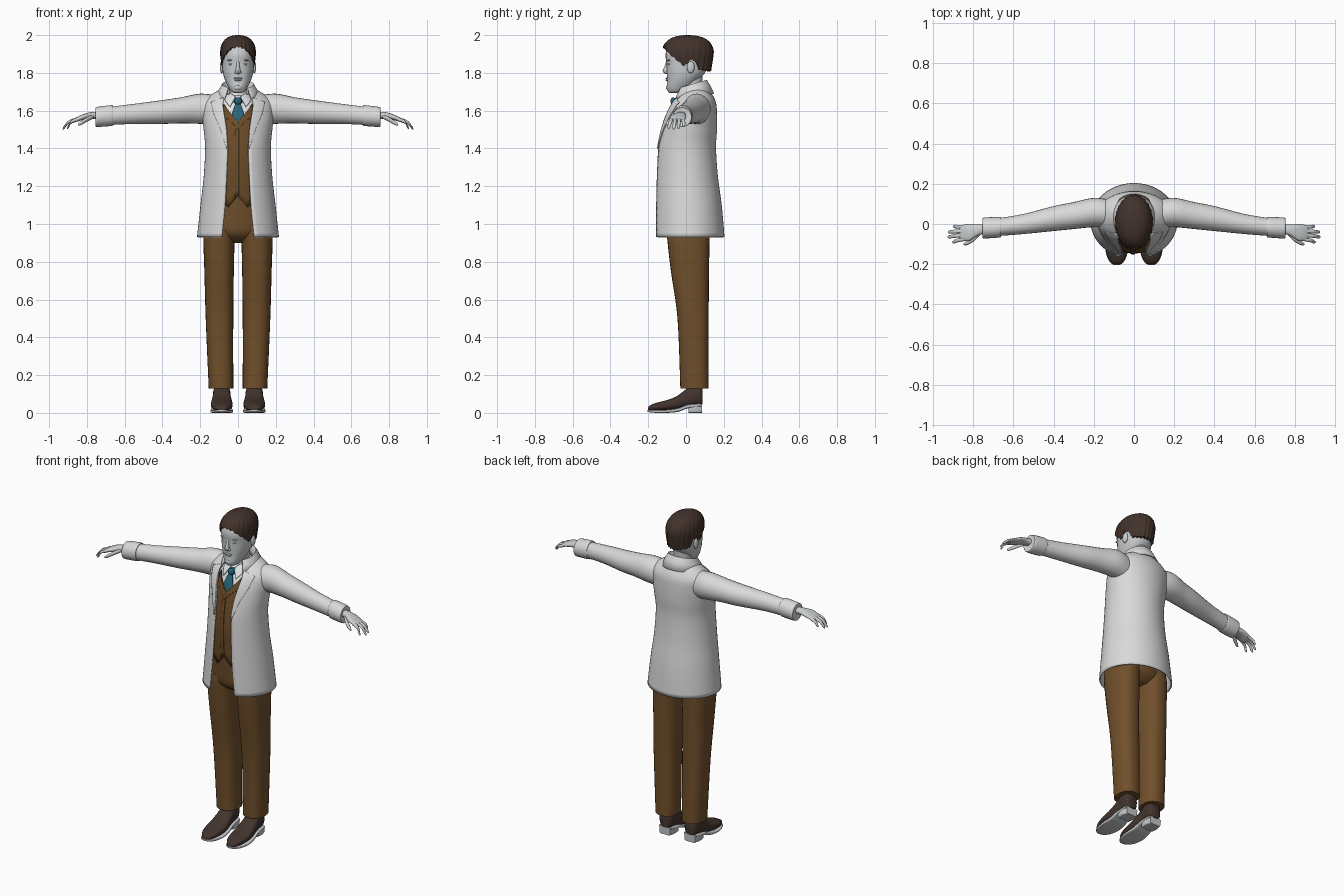
import bpy, bmesh, math

if "Cube" in bpy.data.objects:
    bpy.data.objects.remove(bpy.data.objects["Cube"], do_unlink=True)


def material(name, rgb):
    m = bpy.data.materials.new(name)
    m.use_nodes = True
    m.diffuse_color = (*rgb, 1)
    m.node_tree.nodes["Principled BSDF"].inputs["Base Color"].default_value = (*rgb, 1)
    return m


COAT = material("coat white", (.70, .70, .70))
SKIN = material("pale skin", (.60, .62, .63))
SHIRT = material("shirt white", (.74, .76, .77))
WOOL = material("brown wool", (.165, .080, .024))
VEST = material("vest brown", (.150, .072, .021))
TIE = material("teal silk", (.02, .13, .19))
HAIR = material("dark brown hair", (.055, .032, .024))
LEATHER = material("dark leather", (.055, .034, .027))
SOLE = material("sole grey", (.55, .56, .58))


# ---- helpers ----
def finish(name, bm, mat, mirror=False, thick=0):
    bmesh.ops.remove_doubles(bm, verts=bm.verts, dist=1e-5)
    bmesh.ops.recalc_face_normals(bm, faces=bm.faces)
    mesh = bpy.data.meshes.new(name)
    bm.to_mesh(mesh)
    bm.free()
    mesh.materials.append(mat)
    ob = bpy.data.objects.new(name, mesh)
    bpy.context.collection.objects.link(ob)
    bpy.ops.object.select_all(action='DESELECT')
    ob.select_set(True)
    bpy.context.view_layer.objects.active = ob
    bpy.ops.object.shade_smooth_by_angle(angle=math.radians(45))
    if thick:
        s = ob.modifiers.new("thickness", 'SOLIDIFY')
        s.thickness, s.offset = thick, 0
    if mirror:
        ob.modifiers.new("mirror", 'MIRROR')
    return ob


def refine(rows, n=5):
    """Smooth curve through the rows."""
    out = []
    for i in range(len(rows) - 1):
        a, b, c, d = (rows[max(0, min(len(rows) - 1, i + k))] for k in (-1, 0, 1, 2))
        for j in range(n):
            t = j / n
            out.append(tuple(q + .5 * t * (r - p + t * (2*p - 5*q + 4*r - s + t * (3*(q - r) + s - p)))
                             for p, q, r, s in zip(a, b, c, d)))
    return out + [tuple(rows[-1])]


def sample(rows, key):
    """Linear lookup in rows sorted by their first value."""
    if key <= rows[0][0]:
        return rows[0]
    for a, b in zip(rows, rows[1:]):
        if key <= b[0]:
            t = (key - a[0]) / (b[0] - a[0])
            return tuple(p + t * (q - p) for p, q in zip(a, b))
    return rows[-1]


def skin(name, rings, mat, closed=True, cap=True, **kw):
    bm = bmesh.new()
    vs = [[bm.verts.new(p) for p in ring] for ring in rings]
    for a, b in zip(vs, vs[1:]):
        for i in range(len(a) - (not closed)):
            j = (i + 1) % len(a)
            bm.faces.new((a[i], a[j], b[j], b[i]))
    if closed and cap:
        bm.faces.new(vs[0])
        bm.faces.new(vs[-1])
    return finish(name, bm, mat, **kw)


def ring(axis, c, r1, r2, p=1, n=28):
    pts = []
    for k in range(n):
        a = 2 * math.pi * k / n
        u, v = (math.copysign(abs(w) ** p, w) for w in (math.cos(a), math.sin(a)))
        u, v = u * r1, v * r2
        d = {'x': (0, u, v), 'y': (u, 0, v), 'z': (u, v, 0)}[axis]
        pts.append(tuple(s + e for s, e in zip(c, d)))
    return pts


def upright(name, rows, mat, cx=0, p=1, **kw):
    """Rows: z, half width, front y, back y, optional centre x."""
    skin(name, [ring('z', (r[4] if len(r) > 4 else cx, (r[2] + r[3]) / 2, r[0]), r[1], (r[3] - r[2]) / 2, p)
                for r in rows], mat, **kw)


def sideways(name, rows, mat, p=1, n=24):
    """Rows: x, centre y, centre z, half depth, half height."""
    skin(name, [ring('x', r[:3], r[3], r[4], p, n) for r in refine(rows, 4)], mat, mirror=True)


def lengthways(name, rows, mat, p):
    """Rows: y, half width, bottom z, top z."""
    skin(name, [ring('y', (.086, r[0], (r[2] + r[3]) / 2), r[1], (r[3] - r[2]) / 2, p)
                for r in refine(rows, 4)], mat, mirror=True)


def front_y(rows, x, z):
    _, rx, yf, yb = sample(rows, z)[:4]
    return (yf + yb) / 2 - (yb - yf) / 2 * math.sqrt(max(0, 1 - (x / rx) ** 2))


def panel(name, rungs, rows, off, mat, mirror=True, n=10):
    """Cloth strip laid on a surface; rungs: xa, za, xb, zb."""
    fine = [tuple(p + (q - p) * k / 4 for p, q in zip(a, b))
            for a, b in zip(rungs, rungs[1:]) for k in range(4)] + [rungs[-1]]
    grid = []
    for xa, za, xb, zb in fine:
        pts = [(xa + (xb - xa) * k / n, za + (zb - za) * k / n) for k in range(n + 1)]
        grid.append([(x, front_y(rows, x, z) - off, z) for x, z in pts])
    skin(name, grid, mat, closed=False, mirror=mirror, thick=.005)


def blob(name, c, size, mat, mirror=False):
    bm = bmesh.new()
    bmesh.ops.create_uvsphere(bm, u_segments=16, v_segments=10, radius=1)
    for v in bm.verts:
        v.co = [a + b * s for a, b, s in zip(c, v.co, size)]
    finish(name, bm, mat, mirror)


# ---- trousers, shirt, waistcoat and tie ----
BODY = refine([(.90, .07, -.04, .08), (.95, .165, -.10, .125), (1.05, .165, -.115, .13),
               (1.18, .15, -.125, .125), (1.35, .15, -.13, .125), (1.5, .15, -.11, .13),
               (1.6, .13, -.08, .13), (1.66, .09, -.045, .11), (1.69, .058, -.015, .09)])
upright("trouser_seat", [r for r in BODY if r[0] < 1.2], WOOL)
upright("shirt", [r for r in BODY if r[0] > 1.17], SHIRT)
upright("trouser_legs", refine([(.13, .065, -.03, .12, .09), (.5, .073, -.045, .12, .098),
                                (.75, .078, -.08, .122, .1), (.93, .083, -.1, .125, .1),
                                (1.0, .08, -.1, .125, .09)]), WOOL, p=.85, mirror=True)
panel("waistcoat", [(0, 1.15, 0, 1.54), (.05, 1.09, .05, 1.6), (.075, 1.11, .075, 1.635),
                    (.11, 1.14, .105, 1.6)], BODY, .014, VEST)
panel("waistcoat_overlap", [(-.016, 1.14, -.016, 1.49), (.004, 1.15, .004, 1.535)],
      BODY, .018, VEST, mirror=False)
panel("waistcoat_lapels", [(0, 1.50, 0, 1.54), (.05, 1.555, .05, 1.60), (.075, 1.56, .075, 1.635)],
      BODY, .018, VEST)
panel("tie", [(-.045, 1.668, .045, 1.668), (-.014, 1.635, .014, 1.635), (-.032, 1.58, .032, 1.58),
              (-.01, 1.52, .01, 1.52)], BODY, .010, TIE, mirror=False)
blob("tie_knot", (0, -.068, 1.65), (.02, .014, .02), TIE)
panel("shirt_collar", [(.056, 1.715, .075, 1.665), (.035, 1.69, .055, 1.635), (.014, 1.672, .042, 1.62)],
      BODY, .016, SHIRT)
upright("shirt_collar_band", [(1.66, .062, -.03, .09), (1.715, .056, -.022, .088)], SHIRT)

# ---- coat: open loft, lapels, collar, sleeves and cuffs ----
OUTER = refine([(.93, .213, -.17, .20, .085), (1.1, .195, -.165, .185, .068), (1.25, .178, -.16, .165, .06),
                (1.4, .17, -.15, .155, .055), (1.5, .178, -.13, .16, .062), (1.58, .185, -.105, .16, .075),
                (1.64, .18, -.075, .155, .083), (1.685, .135, -.035, .135, .08), (1.715, .078, 0, .11, .06)])
rings = []
for z, rx, yf, yb, gap in OUTER:
    start = math.asin(gap / rx)
    angles = [start + (2 * math.pi - 2 * start) * k / 48 for k in range(49)]
    rings.append([(rx * math.sin(a), (yf + yb) / 2 - (yb - yf) / 2 * math.cos(a), z) for a in angles])
skin("coat", rings, COAT, closed=False, thick=.008)
panel("coat_lapels", [(.054, 1.40, .06, 1.40), (.060, 1.5, .095, 1.51), (.073, 1.58, .128, 1.585),
                      (.08, 1.63, .142, 1.645), (.075, 1.67, .10, 1.66)], OUTER, .009, COAT)
rings = []
for rx, ry, back, front in ((.066, .066, 1.70, 1.665), (.074, .072, 1.735, 1.70), (.084, .078, 1.76, 1.715),
                            (.096, .092, 1.735, 1.69), (.118, .115, 1.69, 1.65)):
    loop = []
    for k in range(33):
        a = math.radians(-142 + 284 * k / 32)
        w = (1 - math.cos(a)) / 2
        loop.append((rx * math.sin(a), .032 + ry * math.cos(a), back + (front - back) * w))
    rings.append(loop)
skin("coat_collar", rings, COAT, closed=False, thick=.006)
sideways("sleeves", [(.11, .05, 1.60, .07, .08), (.2, .057, 1.61, .073, .08), (.3, .042, 1.602, .067, .069),
                     (.4, .027, 1.593, .062, .063), (.55, .0, 1.583, .05, .053),
                     (.68, -.016, 1.572, .044, .048)], COAT)
sideways("cuffs", [(.662, -.015, 1.574, .046, .05), (.67, -.016, 1.574, .051, .055),
                   (.745, -.02, 1.567, .052, .053), (.752, -.02, 1.567, .046, .047)], COAT)

# ---- hands ----
sideways("palms", [(.73, -.024, 1.574, .024, .019), (.775, -.03, 1.575, .027, .018),
                   (.82, -.042, 1.566, .042, .015), (.855, -.044, 1.553, .039, .012),
                   (.87, -.044, 1.546, .034, .008)], SKIN, p=.85)
for finger, y0, y1, x1, z1 in (("index", -.075, -.09, .905, 1.507), ("middle", -.055, -.064, .928, 1.503),
                               ("ring", -.035, -.04, .927, 1.507), ("little", -.015, -.012, .902, 1.518)):
    sideways(finger + "_fingers", [(.845, y0, 1.555, .010, .010), ((.86 + x1) / 2, (y0 + y1) / 2, 1.541, .0095, .009),
                                   (x1 - .008, y1, z1 + .008, .008, .008), (x1, y1, z1, .003, .003)], SKIN, n=12)
sideways("thumbs", [(.765, -.04, 1.57, .013, .012), (.80, -.075, 1.553, .014, .012),
                    (.835, -.096, 1.532, .010, .010), (.848, -.1, 1.525, .003, .004)], SKIN, n=12)

# ---- head ----
upright("neck", [(1.64, .052, -.02, .085), (1.70, .048, -.022, .08), (1.80, .052, -.03, .09)], SKIN)
upright("head", refine([(1.694, .02, -.085, -.04), (1.702, .036, -.096, 0), (1.725, .051, -.102, .03),
                        (1.76, .068, -.100, .065), (1.80, .080, -.102, .10), (1.85, .085, -.104, .12),
                        (1.9, .085, -.108, .125), (1.95, .072, -.09, .115), (1.98, .042, -.045, .075)]),
        SKIN, p=.9)
skin("nose", [ring('z', (0, y, z), w, d, n=12) for z, y, w, d in
              ((1.793, -.1, .007, .006), (1.80, -.105, .016, .013), (1.812, -.106, .013, .018),
               (1.835, -.102, .009, .012), (1.862, -.099, .008, .006))], SKIN)
blob("nostrils", (.012, -.103, 1.803), (.007, .010, .007), SKIN, True)
blob("upper_lip", (0, -.099, 1.771), (.024, .009, .005), SKIN)
blob("lower_lip", (0, -.098, 1.762), (.020, .010, .005), SKIN)
blob("chin", (0, -.092, 1.722), (.022, .014, .015), SKIN)
blob("eyes", (.034, -.088, 1.846), (.015, .010, .006), SHIRT, True)
blob("brows", (.036, -.090, 1.867), (.023, .011, .004), SKIN, True)
blob("ears", (.086, .025, 1.83), (.010, .020, .032), SKIN, True)

# ---- hair: ridged cap with a ragged hem that follows the face and ears ----
HEM = [(0, 1.934), (25, 1.925), (45, 1.895), (62, 1.865), (78, 1.835), (88, 1.84), (94, 1.865),
       (108, 1.86), (118, 1.815), (180, 1.808)]
N, M = 120, 14
rings = []
for j in range(M + 2):
    loop = []
    t = min(j, M) / M
    for i in range(N):
        a = 2 * math.pi * i / N
        deg = math.degrees(min(a, 2 * math.pi - a))
        low = sample(HEM, deg)[1] + .010 * (i % 5) / 5
        z = 2.0 - (2.0 - low) * (1 - math.cos(t * math.pi / 2))
        h = (z - 1.9) / .1
        f = max(0, 1 - h ** 2.4) ** (1 / 2.4) if h > 0 else 1 + .12 * h
        f *= 1 + .022 * t * math.sin(24 * a + 5 * t)
        f *= .86 if j > M else 1
        loop.append((.094 * f * math.sin(a), .01 - .136 * f * math.cos(a), z))
    rings.append(loop)
skin("hair", rings, HAIR, cap=False)

# ---- shoes ----
lengthways("shoes", [(-.202, .012, .012, .024), (-.19, .030, .011, .04), (-.155, .048, .012, .054),
                     (-.10, .057, .014, .068), (-.05, .055, .018, .088), (0, .048, .028, .125),
                     (.04, .046, .036, .15), (.075, .042, .04, .15), (.088, .030, .045, .14)], LEATHER, .75)
lengthways("shoe_soles", [(-.205, .014, .006, .016), (-.19, .034, .003, .015), (-.155, .051, 0, .015),
                          (-.10, .060, 0, .017), (-.04, .055, .006, .026), (.01, .049, .024, .044),
                          (.08, .044, .034, .05)], SOLE, .4)
lengthways("shoe_heels", [(.012, .042, 0, .042), (.05, .045, 0, .045), (.085, .036, 0, .048)], SOLE, .3)
